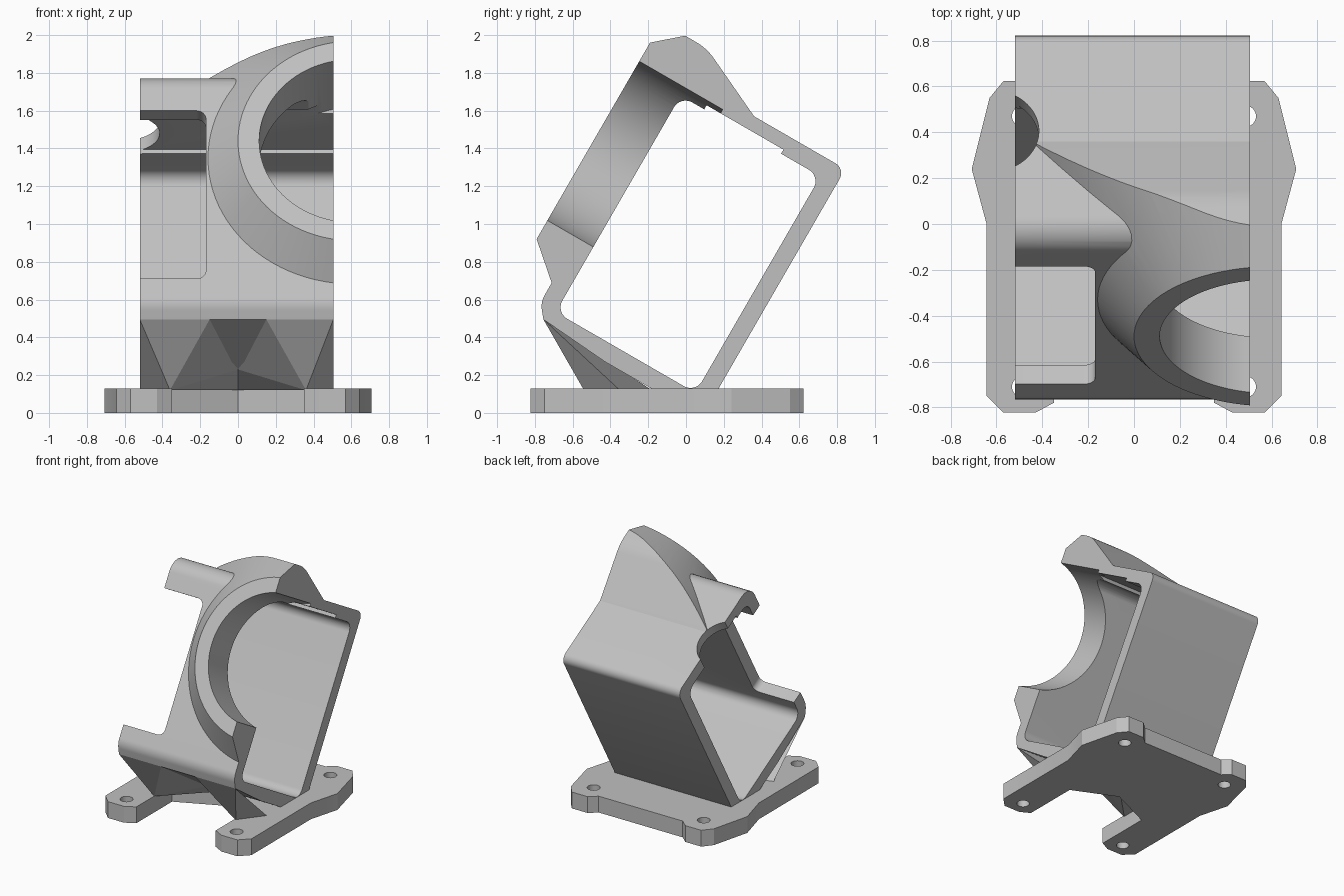
import bpy, bmesh, math
from mathutils import Vector, Matrix

if "Cube" in bpy.data.objects:
    bpy.data.objects.remove(bpy.data.objects["Cube"], do_unlink=True)

grey = bpy.data.materials.new("light_grey")
grey.use_nodes = True
grey.diffuse_color = (0.53, 0.53, 0.53, 1)
grey.node_tree.nodes["Principled BSDF"].inputs["Base Color"].default_value = (0.53, 0.53, 0.53, 1)

TILT = Matrix.Rotation(math.radians(-30), 4, 'X')
LEFT, RIGHT = -0.52, 0.505


def finish(name, bm, tilt=True):
    """Turn a bmesh into an object, optionally leaned back with the housing."""
    bmesh.ops.recalc_face_normals(bm, faces=bm.faces)
    if tilt:
        bm.transform(TILT)
    mesh = bpy.data.meshes.new(name)
    bm.to_mesh(mesh)
    bm.free()
    mesh.materials.append(grey)
    obj = bpy.data.objects.new(name, mesh)
    bpy.context.collection.objects.link(obj)
    return obj


def rounded(corners, steps=8):
    """Polygon from (u, v, radius) corners, with arcs at the rounded ones."""
    out = []
    n = len(corners)
    for i, (u, v, r) in enumerate(corners):
        p = Vector((u, v))
        if r == 0:
            out.append(p)
            continue
        a = (Vector(corners[i - 1][:2]) - p).normalized()
        b = (Vector(corners[(i + 1) % n][:2]) - p).normalized()
        half = a.angle(b) / 2
        centre = p + (a + b).normalized() * (r / math.sin(half))
        start = p + a * (r / math.tan(half)) - centre
        end = p + b * (r / math.tan(half)) - centre
        for k in range(steps + 1):
            out.append(centre + start.lerp(end, k / steps).normalized() * r)
    return out


def box_profile(u0, u1, v0, v1, r0, r1):
    return rounded([(u0, v0, r0), (u1, v0, r1), (u1, v1, r1), (u0, v1, r0)])


def prism(name, points, axis, lo, hi, tilt=True):
    """Closed extrusion of a 2D outline along the given axis from lo to hi."""
    place = {'X': lambda p, t: (t, p[0], p[1]),
             'Y': lambda p, t: (p[0], t, p[1]),
             'Z': lambda p, t: (p[0], p[1], t)}[axis]
    bm = bmesh.new()
    start = [bm.verts.new(place(p, lo)) for p in points]
    end = [bm.verts.new(place(p, hi)) for p in points]
    bm.faces.new(start[::-1])
    bm.faces.new(end)
    for i in range(len(points)):
        bm.faces.new((start[i - 1], start[i], end[i], end[i - 1]))
    return finish(name, bm, tilt)


def cone(name, centre, axis, lo, hi, r_lo, r_hi, tilt=True, sides=96):
    """Cone or cylinder along Y or Z; centre gives the two other coordinates."""
    bm = bmesh.new()
    bmesh.ops.create_cone(bm, cap_ends=True, segments=sides, radius1=r_lo, radius2=r_hi, depth=hi - lo)
    mid = (lo + hi) / 2
    if axis == 'Y':
        bm.transform(Matrix.Translation((centre[0], mid, centre[1])) @ Matrix.Rotation(-math.pi / 2, 4, 'X'))
    else:
        bm.transform(Matrix.Translation((centre[0], centre[1], mid)))
    return finish(name, bm, tilt)


def combine(target, tool, operation):
    """Apply a boolean and remove the tool object."""
    tool.hide_render = True
    mod = target.modifiers.new(operation, 'BOOLEAN')
    mod.operation = operation
    mod.solver = 'EXACT'
    mod.object = tool
    bpy.context.view_layer.objects.active = target
    bpy.ops.object.modifier_apply(modifier=mod.name)
    bpy.data.objects.remove(tool, do_unlink=True)


# Housing: rounded square tube, in its own upright frame before leaning back
shell = rounded([(-0.96, 0.123, 0.12), (-0.901, 0.051, 0), (-0.507, 0.02, 0),
                 (0.085, 0.02, 0.075), (0.085, 1.54, 0.06), (-0.96, 1.54, 0.12)])
housing = prism("housing", shell, 'X', -0.8, 0.8)

# Lens boss: flared cone trimmed by a sloped cap that blends into the roof
boss = cone("lens_boss", (0.61, 1.002), 'Y', -1.145, -0.4, 0.61, 1.25)
cap = rounded([(-1.3, 0.1, 0), (-0.45, 0.1, 0), (-0.45, 1.5, 0), (-0.473, 1.54, 0),
               (-0.87, 1.727, 0.3), (-1.3, 1.727, 0)])
combine(boss, prism("boss_cap", cap, 'X', -0.9, 0.9), 'INTERSECT')
combine(housing, boss, 'UNION')

# Trim both open sides flat
side_trim = [(-2, -2), (3, -2), (3, 4), (-2, 4)]
combine(housing, prism("side_trim", side_trim, 'X', LEFT, RIGHT), 'INTERSECT')

# Hollow, roof recess, lens bore, front window and cable notch
cutters = [
    prism("cavity", box_profile(-0.864, -0.01, 0.117, 1.44, 0.07, 0.07), 'X', -1, 1),
    prism("roof_recess", box_profile(-0.72, -0.25, 1.2, 1.465, 0, 0), 'X', -1.1, 1.1),
    cone("lens_bore", (0.61, 1.002), 'Y', -1.4, -0.635, 0.498, 0.498),
    prism("front_window", box_profile(-0.9, -0.17, 0.266, 1.293, 0, 0.05), 'Y', -1.4, -0.8),
    cone("cable_notch", (-0.618, -0.42), 'Z', 1.3, 1.8, 0.203, 0.203),
]
for cutter in cutters:
    combine(housing, cutter, 'DIFFERENCE')

# Gussets: faceted struts from the lower front edge down to the base
for name, side, edge in (("left_gusset", 1, RIGHT), ("right_gusset", -1, LEFT)):
    bm = bmesh.new()
    for co in ((edge, -0.755, 0.495), (side * 0.15, -0.755, 0.495), (side * 0.15, -0.43, 0.268),
               (0, -0.36, 0.23), (side * 0.36, -0.54, 0.12), (edge, -0.35, 0.12),
               (side * 0.36, -0.33, 0.12), (0, -0.18, 0.12)):
        bm.verts.new(co)
    bmesh.ops.convex_hull(bm, input=bm.verts)
    finish(name, bm, tilt=False)

# Base plate: mirrored outline with front notch and four screw holes
half = [(0, -0.17), (0.35, -0.33), (0.35, -0.78), (0.43, -0.823), (0.57, -0.823), (0.643, -0.75),
        (0.643, 0), (0.708, 0.24), (0.63, 0.55), (0.57, 0.623), (0.43, 0.623), (0.37, 0.57)]
outline = half + [(-x, y) for x, y in reversed(half[1:])]
base = prism("base_plate", outline, 'Z', 0, 0.13, tilt=False)
for x in (-0.485, 0.485):
    for y in (-0.71, 0.47):
        combine(base, cone("screw_hole", (x, y), 'Z', -0.1, 0.3, 0.047, 0.047, False, 32), 'DIFFERENCE')

# Smooth the curved surfaces, keep edges sharp
for obj in (housing, base):
    bpy.ops.object.select_all(action='DESELECT')
    obj.select_set(True)
    bpy.context.view_layer.objects.active = obj
    bpy.ops.object.shade_smooth_by_angle(angle=math.radians(25))
